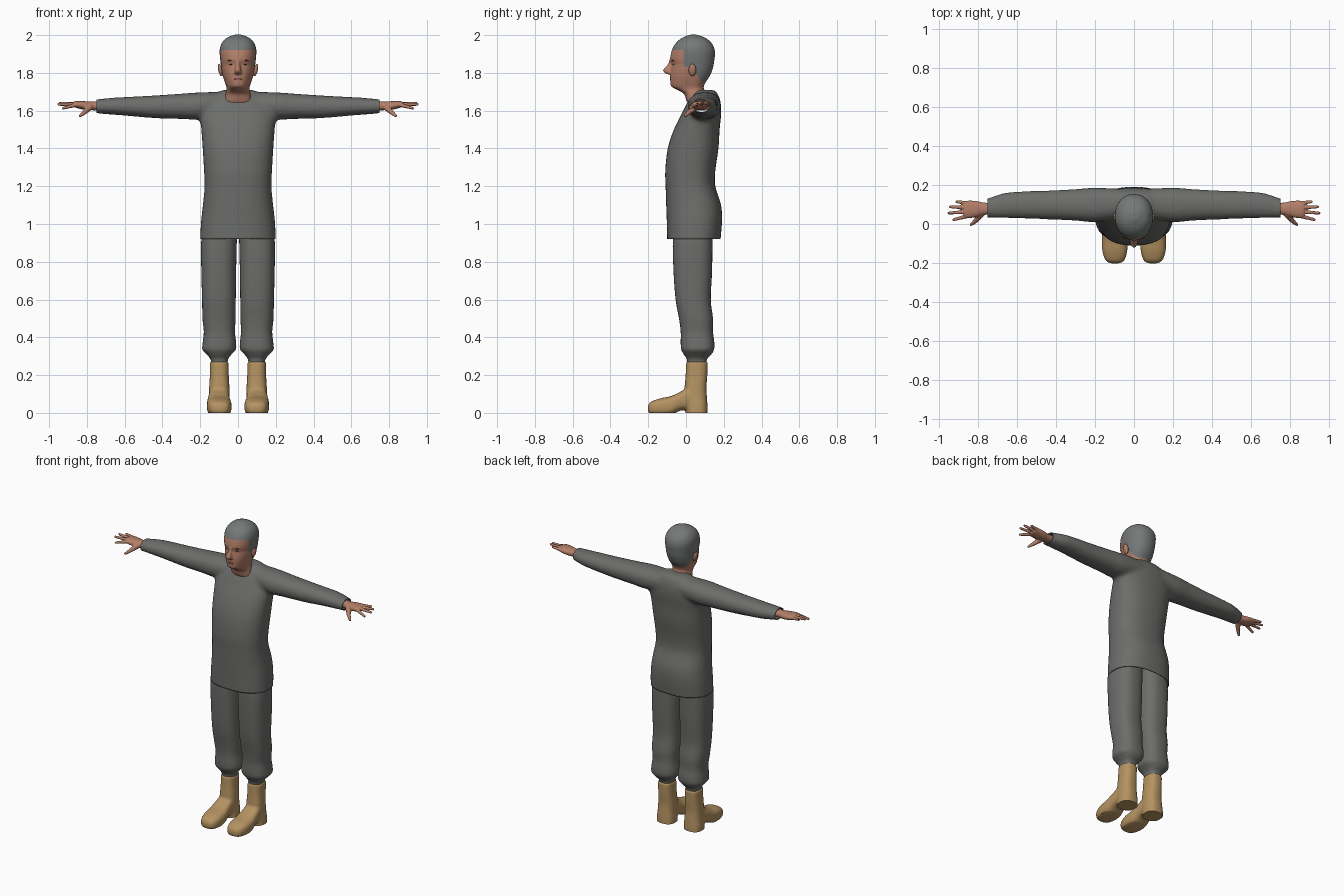
import bpy, bmesh, math
from mathutils import Vector, Matrix

cube = bpy.data.objects.get("Cube")
if cube:
    bpy.data.objects.remove(cube, do_unlink=True)


def material(name, rgb):
    m = bpy.data.materials.new(name)
    m.use_nodes = True
    m.diffuse_color = (*rgb, 1)
    bsdf = m.node_tree.nodes["Principled BSDF"]
    bsdf.inputs["Base Color"].default_value = (*rgb, 1)
    bsdf.inputs["Roughness"].default_value = 0.8
    return m


CLOTH = material("grey cloth", (0.15, 0.155, 0.145))
HAIR = material("grey hair", (0.18, 0.19, 0.19))
SKIN = material("skin", (0.45, 0.21, 0.14))
LIP = material("lip", (0.34, 0.13, 0.095))
DARK = material("dark brown", (0.07, 0.04, 0.03))
LEATHER = material("tan leather", (0.46, 0.29, 0.12))

PLACE = {"x": lambda t, a, b: (t, a, b),
         "y": lambda t, a, b: (a, t, b),
         "z": lambda t, a, b: (a, b, t)}


def spline(rings, steps):
    """Smoothly subdivide a list of ring measurements."""
    out = []
    for i in range(len(rings) - 1):
        p = [rings[min(max(i + k, 0), len(rings) - 1)] for k in (-1, 0, 1, 2)]
        for s in range(steps):
            u = s / steps
            out.append([b + u * (c - a + u * (2 * a - 5 * b + 4 * c - d
                        + u * (3 * (b - c) + d - a))) / 2
                        for a, b, c, d in zip(*p)])
    return out + [list(rings[-1])]


def loft(bm, axis, rings, power=2.2, sides=40, steps=4, mid=None, flip=1):
    """Closed skin over rings of (position, a_min, a_max, b_min, b_max)."""
    loops = []
    for t, a0, a1, b0, b1 in spline(rings, steps):
        cb = (b0 + b1) / 2 if mid is None else min(max(mid, b0), b1)
        loop = []
        for k in range(sides):
            ang = math.tau * k / sides
            c, s = math.cos(ang), math.sin(ang)
            a = (a0 + a1) / 2 + (a1 - a0) / 2 * math.copysign(abs(c) ** (2 / power), c)
            b = cb + (b1 - cb if s > 0 else cb - b0) * math.copysign(abs(s) ** (2 / power), s)
            x, y, z = PLACE[axis](t, a, b)
            loop.append(bm.verts.new((x * flip, y, z)))
        loops.append(loop)
    faces = [bm.faces.new(loops[0]), bm.faces.new(loops[-1])]
    for low, high in zip(loops, loops[1:]):
        for k in range(sides):
            n = (k + 1) % sides
            faces.append(bm.faces.new((low[k], low[n], high[n], high[k])))
    bmesh.ops.recalc_face_normals(bm, faces=faces)


def symmetric(rows):
    return [(t, -w, w, b0, b1) for t, w, b0, b1 in rows]


def finger(bm, base, tip, r0, r1, flip):
    """Tapered rod with rounded ends."""
    p, q = (Vector((v[0] * flip, v[1], v[2])) for v in (base, tip))
    turn = (q - p).to_track_quat("Z", "Y").to_matrix().to_4x4()
    bmesh.ops.create_cone(bm, cap_ends=True, segments=16, radius1=r0, radius2=r1,
                          depth=(q - p).length,
                          matrix=Matrix.Translation((p + q) / 2) @ turn)
    for centre, r in ((p, r0), (q, r1)):
        bmesh.ops.create_uvsphere(bm, u_segments=14, v_segments=8, radius=r,
                                  matrix=Matrix.Translation(centre))


def finish(name, bm, *mats):
    mesh = bpy.data.meshes.new(name)
    bm.to_mesh(mesh)
    bm.free()
    for m in mats:
        mesh.materials.append(m)
    ob = bpy.data.objects.new(name, mesh)
    bpy.context.scene.collection.objects.link(ob)
    return ob


def blend(bm, voxel, rounds):
    """Fuse overlapping volumes into one soft surface."""
    ob = finish("blend_source", bm)
    mod = ob.modifiers.new("Fuse", "REMESH")
    mod.mode, mod.voxel_size = "VOXEL", voxel
    soft = ob.modifiers.new("Soften", "SMOOTH")
    soft.factor, soft.iterations = 0.5, rounds
    mesh = bpy.data.meshes.new_from_object(
        ob.evaluated_get(bpy.context.evaluated_depsgraph_get()))
    out = bmesh.new()
    out.from_mesh(mesh)
    bpy.data.objects.remove(ob, do_unlink=True)
    bpy.data.meshes.remove(mesh)
    return out


def cut(bm, co, no, clear=True):
    bmesh.ops.bisect_plane(bm, geom=bm.verts[:] + bm.edges[:] + bm.faces[:],
                           plane_co=co, plane_no=no, clear_outer=clear)


def ellipsoids(name, mat, centre, size, tilt=0):
    """Mirrored pair, or one piece when centred."""
    bm = bmesh.new()
    for s in ((1, -1) if centre[0] else (1,)):
        place = Matrix.Translation((centre[0] * s, centre[1], centre[2]))
        place = place @ Matrix.Rotation(tilt * s, 4, "Y") @ Matrix.Diagonal((*size, 1))
        bmesh.ops.create_uvsphere(bm, u_segments=20, v_segments=12, radius=1, matrix=place)
    return finish(name, bm, mat)


# Shirt: torso and sleeves fused, then cut open at hem and cuffs
bm = bmesh.new()
loft(bm, "z", symmetric([
    (0.87, .2, -.1, .178), (0.93, .2, -.1, .184), (1.02, .195, -.102, .191),
    (1.1, .186, -.105, .186), (1.2, .177, -.108, .155), (1.28, .18, -.11, .155),
    (1.4, .187, -.097, .172), (1.5, .194, -.064, .178), (1.58, .2, -.025, .186),
    (1.64, .175, .006, .184), (1.685, .13, .035, .17), (1.71, .08, .06, .15)]), 2.4, 56)
for side in (1, -1):
    loft(bm, "x", [
        (.06, .03, .18, 1.57, 1.7), (.2, .01, .186, 1.553, 1.697),
        (.3, .017, .179, 1.556, 1.69), (.45, .024, .171, 1.561, 1.68),
        (.6, .029, .166, 1.574, 1.672), (.68, .031, .155, 1.58, 1.667),
        (.79, .033, .117, 1.59, 1.656)], flip=side)
bm = blend(bm, 0.012, 7)
cut(bm, (0, 0, .92), (0, 0, -1))
for side in (1, -1):
    cut(bm, (.75 * side, 0, 0), (side, 0, 0))
shirt = finish("shirt", bm, CLOTH)
rim = shirt.modifiers.new("Thickness", "SOLIDIFY")
rim.thickness, rim.offset = 0.006, -1

# Trousers, gathered above the boots
bm = bmesh.new()
for side in (1, -1):
    loft(bm, "z", [
        (.25, .056, .141, .008, .107), (.285, .052, .146, .004, .112),
        (.31, .034, .167, -.012, .134), (.335, .012, .188, -.025, .148),
        (.37, .01, .187, -.028, .15), (.43, .016, .181, -.028, .143),
        (.5, .013, .188, -.037, .143), (.6, .012, .19, -.055, .131),
        (.75, .01, .194, -.066, .138), (.92, .006, .194, -.07, .14),
        (1.02, .003, .17, -.06, .14)], 2.5, flip=side)
finish("trousers", bm, CLOTH)

# Boots: shaft with heel, plus foot, with a flat sole
bm = bmesh.new()
for side in (1, -1):
    loft(bm, "z", [
        (-.02, .04, .16, -.002, .114), (.03, .04, .16, -.002, .114),
        (.08, .044, .155, -.01, .111), (.13, .045, .153, -.008, .108),
        (.2, .049, .149, -.002, .113), (.272, .05, .149, .001, .115)], 2.5, flip=side)
    loft(bm, "y", [
        (-.202, .075, .118, .008, .036), (-.187, .05, .145, -.008, .058),
        (-.14, .035, .162, -.015, .076), (-.08, .035, .165, -.012, .089),
        (-.03, .043, .16, .012, .112), (.02, .046, .154, .013, .14),
        (.07, .052, .148, .01, .14)], 2.8, flip=side)
bm = blend(bm, 0.007, 4)
cut(bm, (0, 0, 0), (0, 0, -1))
bmesh.ops.holes_fill(bm, edges=[e for e in bm.edges if e.is_boundary], sides=0)
finish("boots", bm, LEATHER)

# Hands: palm, four fingers and a lowered thumb
bm = bmesh.new()
for side in (1, -1):
    loft(bm, "x", [
        (.72, .05, .108, 1.602, 1.65), (.77, .046, .11, 1.602, 1.648),
        (.81, .035, .118, 1.604, 1.65), (.85, .03, .12, 1.613, 1.651),
        (.872, .036, .114, 1.62, 1.648)], flip=side, sides=28)
    for y0, x1, y1, z1 in ((.042, .925, .022, 1.613), (.063, .95, .056, 1.633),
                           (.085, .943, .088, 1.64), (.107, .91, .114, 1.64)):
        finger(bm, (.85, y0, 1.633), (x1, y1, z1), .0115, .0075, side)
    finger(bm, (.785, .05, 1.618), (.812, .016, 1.592), .018, .012, side)
    finger(bm, (.812, .016, 1.592), (.835, -.003, 1.573), .012, .008, side)
finish("hands", blend(bm, 0.004, 3), SKIN)

# Head with neck and nose; hairline cut in cleanly
bm = bmesh.new()
loft(bm, "z", symmetric([
    (1.6, .07, .03, .13), (1.65, .07, .004, .125), (1.69, .065, -.012, .108),
    (1.712, .06, -.05, .096), (1.728, .062, -.078, .094), (1.75, .07, -.083, .104),
    (1.785, .081, -.084, .127), (1.82, .088, -.08, .141), (1.845, .091, -.076, .147),
    (1.868, .094, -.084, .15), (1.9, .097, -.08, .154), (1.93, .096, -.071, .15),
    (1.96, .085, -.052, .134), (1.985, .061, -.022, .104), (2.002, .02, .02, .06)]),
    2.15, 56, mid=.04)
loft(bm, "z", symmetric([
    (1.875, .009, -.086, -.05), (1.845, .011, -.097, -.05), (1.815, .017, -.122, -.05),
    (1.8, .02, -.112, -.05), (1.792, .014, -.096, -.05)]), sides=20)
bm = blend(bm, 0.0055, 3)
nape, slope = Vector((0, .035, 1.825)), Vector((0, .075, .05)).normalized()
planes = [((0, 0, 1.92), (0, 0, 1)), ((0, -.012, 0), (0, 1, 0)),
          ((0, 0, 1.83), (0, 0, 1)), ((0, 0, 1.75), (0, 0, 1)), (nape, slope)]
for co, no in planes:
    cut(bm, co, no, False)
for f in bm.faces:
    c = f.calc_center_median()
    behind = c.z > 1.75 and (c - nape).dot(slope) > 0 and c.y > .035
    f.material_index = int(c.z > 1.92 or (c.y > -.012 and c.z > 1.83) or behind)
finish("head", bm, SKIN, HAIR)

# Ears and facial features
ellipsoids("ears", SKIN, (.094, .034, 1.815), (.011, .02, .033), math.radians(12))
ellipsoids("eyes", DARK, (.034, -.062, 1.845), (.013, .009, .0045))
ellipsoids("eyebrows", DARK, (.036, -.066, 1.866), (.019, .01, .003), math.radians(4))
ellipsoids("lips", LIP, (0, -.076, 1.766), (.025, .01, .007))

# Smooth shading with crisp rims
bpy.ops.object.select_all(action="DESELECT")
for ob in bpy.context.scene.objects:
    if ob.type == "MESH":
        ob.select_set(True)
        bpy.context.view_layer.objects.active = ob
bpy.ops.object.shade_smooth_by_angle(angle=math.radians(50))
